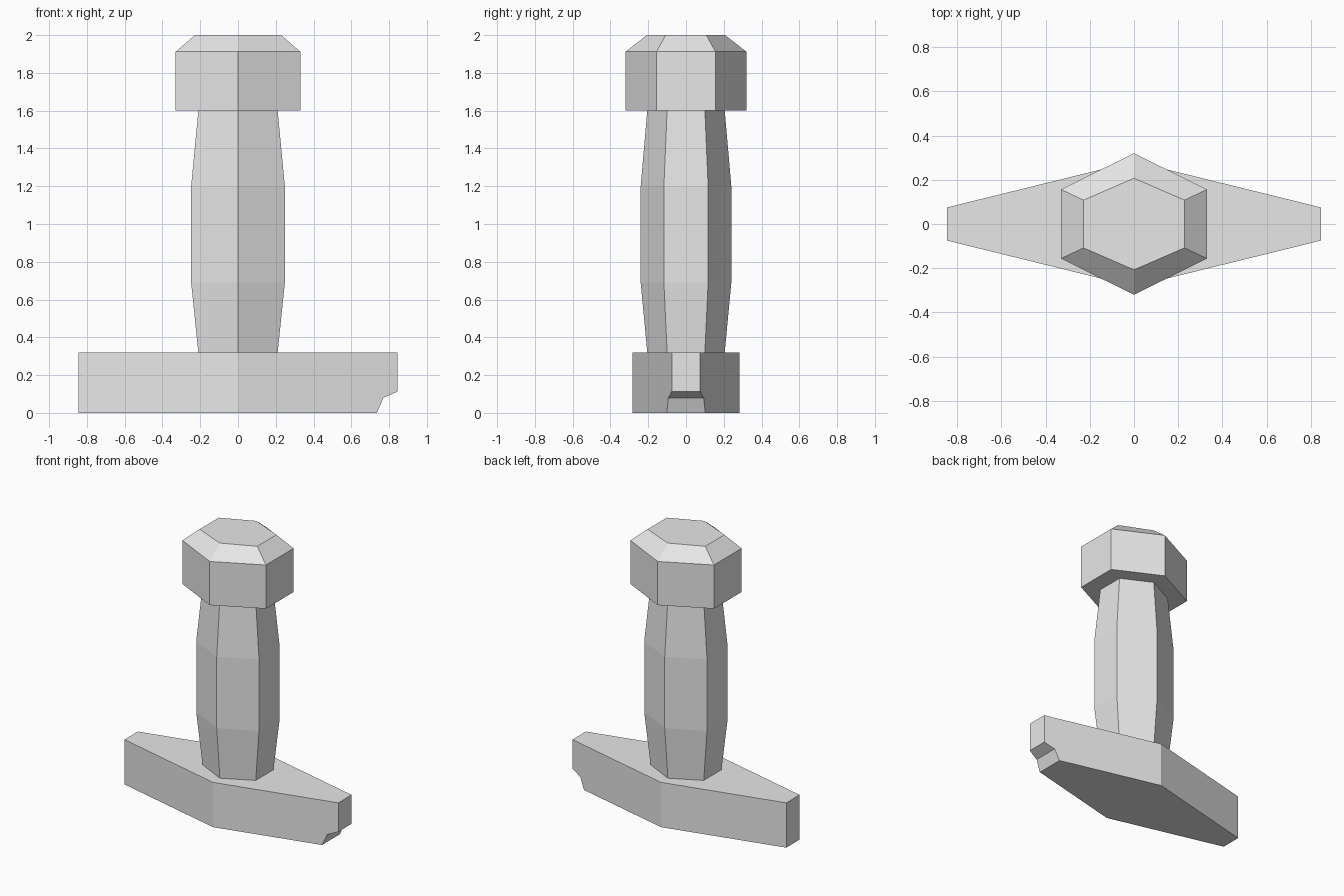
import bpy
import bmesh

cube = bpy.data.objects.get("Cube")
if cube:
    bpy.data.objects.remove(cube, do_unlink=True)

# Single grey finish
grey = bpy.data.materials.new("plain_grey")
grey.use_nodes = True
colour = (0.8, 0.8, 0.8, 1)
grey.diffuse_color = colour
grey.node_tree.nodes["Principled BSDF"].inputs["Base Color"].default_value = colour


def loft(name, rings):
    """Join a series of matching closed rings and cap both ends."""
    bm = bmesh.new()
    loops = [[bm.verts.new(p) for p in ring] for ring in rings]
    for a, b in zip(loops, loops[1:]):
        for i in range(len(a)):
            j = (i + 1) % len(a)
            bm.faces.new((a[i], a[j], b[j], b[i]))
    bm.faces.new(loops[0])
    bm.faces.new(loops[-1])
    bmesh.ops.recalc_face_normals(bm, faces=bm.faces)
    mesh = bpy.data.meshes.new(name)
    bm.to_mesh(mesh)
    bm.free()
    mesh.materials.append(grey)
    obj = bpy.data.objects.new(name, mesh)
    bpy.context.collection.objects.link(obj)
    return obj


def hexagon(x, y, side_y, z):
    """Hexagon with points at front and back and flat left and right sides."""
    return [(0, -y, z), (x, -side_y, z), (x, side_y, z),
            (0, y, z), (-x, side_y, z), (-x, -side_y, z)]


def guard_section(x, bottom):
    """Upright rectangle that narrows towards the guard tips."""
    half = 0.283 - 0.208 * abs(x) / 0.845
    return [(x, -half, bottom), (x, half, bottom), (x, half, 0.32), (x, -half, 0.32)]


# Tapered guard with a chipped lower corner at the left tip
loft("guard", [guard_section(x, bottom) for x, bottom in
               ((-0.845, 0), (0, 0), (0.735, 0), (0.77, 0.08), (0.845, 0.113))])

# Six-sided grip, swollen in the middle
loft("grip", [hexagon(0.21, 0.205, 0.1, 0.32), hexagon(0.248, 0.24, 0.117, 0.69),
              hexagon(0.248, 0.24, 0.117, 1.2), hexagon(0.21, 0.205, 0.1, 1.6)])

# Six-sided pommel with a bevelled top
loft("pommel", [hexagon(0.33, 0.32, 0.156, 1.6), hexagon(0.33, 0.32, 0.156, 1.912),
                hexagon(0.228, 0.207, 0.108, 2)])
